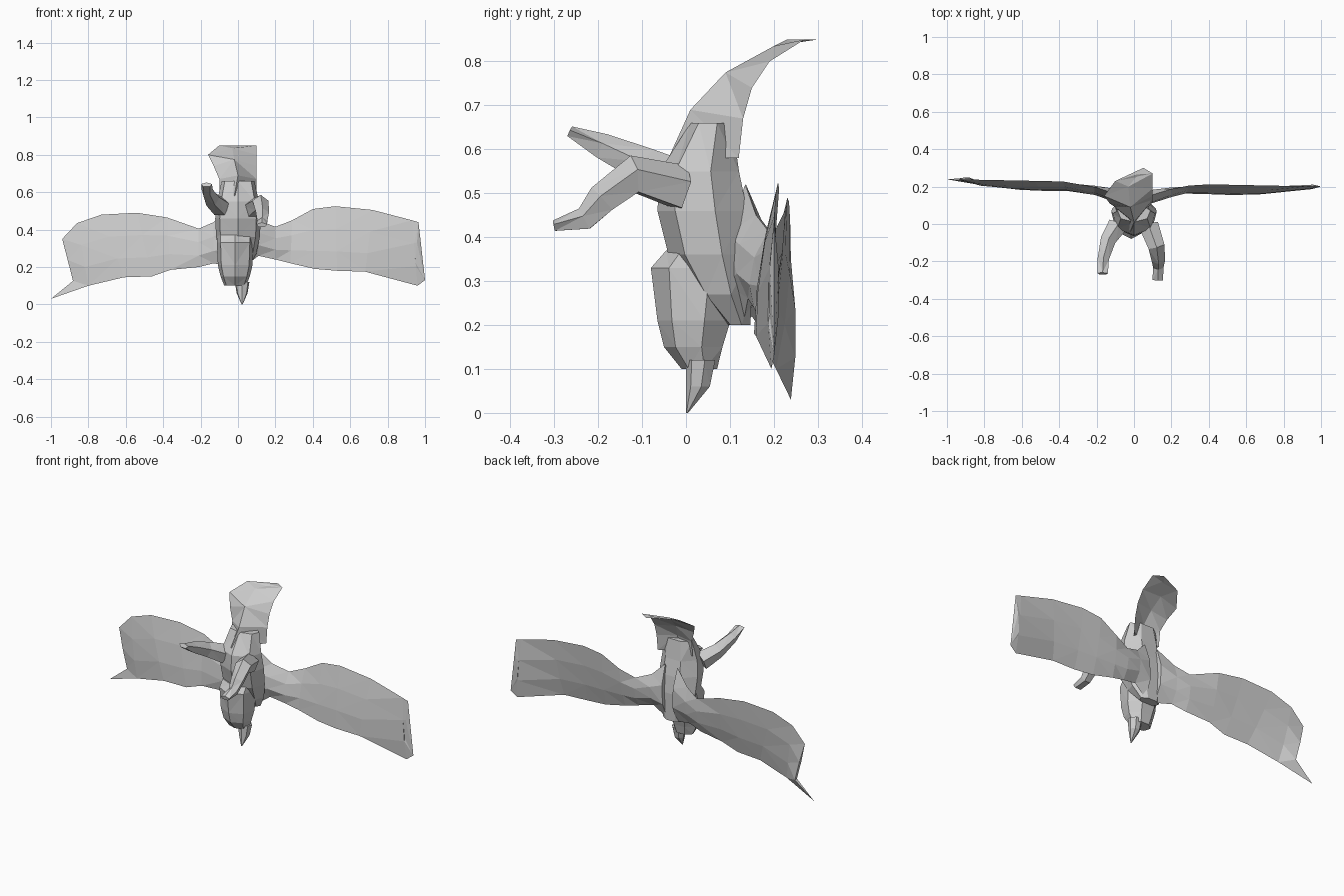
import bpy, bmesh, math
from mathutils import Vector

# Remove the default cube only
cube = bpy.data.objects.get("Cube")
if cube:
    bpy.data.objects.remove(cube, do_unlink=True)

# One plain grey material
grey = bpy.data.materials.new("plain_grey")
grey.use_nodes = True
colour = (.6, .6, .6, 1)
grey.diffuse_color = colour
grey.node_tree.nodes["Principled BSDF"].inputs["Base Color"].default_value = colour


def loft(name, rings):
    """Skin a list of equal-length rings into a closed, faceted object."""
    bm = bmesh.new()
    loops = [[bm.verts.new(point) for point in ring] for ring in rings]
    for lower, upper in zip(loops, loops[1:]):
        for i in range(len(lower)):
            # Index i - 1 wraps round the ring
            bm.faces.new((lower[i - 1], lower[i], upper[i], upper[i - 1]))
    bm.faces.new(reversed(loops[0]))
    bm.faces.new(loops[-1])
    bmesh.ops.triangulate(bm, faces=bm.faces)
    bmesh.ops.recalc_face_normals(bm, faces=bm.faces)
    mesh = bpy.data.meshes.new(name)
    bm.to_mesh(mesh)
    bm.free()
    mesh.materials.append(grey)
    part = bpy.data.objects.new(name, mesh)
    bpy.context.collection.objects.link(part)


def ellipse(centre, side, up, sides):
    """Ring of points round a centre, spanned by two half-axis vectors."""
    angles = [math.tau * i / sides for i in range(sides)]
    return [centre + side * math.sin(a) + up * math.cos(a) for a in angles]


def trunk(name, shift, rows):
    """Stack horizontal rings with a front ridge: height, front, back, half width."""
    rings = []
    for height, front, back, half_width in rows:
        centre = Vector((shift, (front + back) / 2, height))
        depth = Vector((0, (front - back) / 2, 0))
        rings.append(ellipse(centre, Vector((half_width, 0, 0)), depth, 7))
    loft(name, rings)


def limb(name, points):
    """Faceted leg that tapers along its path and flares into a flat foot."""
    points = [Vector(point) for point in points]
    last = len(points) - 1
    rings = []
    for i, point in enumerate(points):
        along = points[min(i + 1, last)] - points[max(i - 1, 0)]
        side = along.cross(Vector((0, 0, 1))).normalized()
        up = side.cross(along).normalized()
        radius = .055 - .035 * i / last
        flare = 1.5 if i == last else 1
        rings.append(ellipse(point, side * radius * flare, up * radius / flare, 5))
    loft(name, rings)


def wing(name, sweep, tip_inset, rows):
    """Curved blade; each row gives span and height of its top, then its bottom edge."""
    rings = []
    for top_x, top_z, bottom_x, bottom_z in rows:
        span = abs(top_x)
        # The blade swings back from the shoulder, then drifts along the span
        bend = math.sin(min(span / .4, 1) * math.pi / 2)
        top_y = .12 + .1 * bend + sweep * span
        # The lower edge leans forward most at mid span
        bottom_y = top_y - .055 * math.sin(math.pi * abs(bottom_x))
        top = Vector((top_x, top_y, top_z))
        bottom = Vector((bottom_x, bottom_y, bottom_z))
        upper, lower = top.lerp(bottom, .35), top.lerp(bottom, .7)
        if (top_x, top_z) == rows[-1][:2]:
            upper.x -= tip_inset / 2
            lower.x -= tip_inset
        bulge = Vector((0, max(.01, .045 - span / 8), 0))
        rings.append([top, upper - bulge, lower - bulge,
                      bottom, lower + bulge, upper + bulge])
    loft(name, rings)


def tail_ring(ridge, right_x, edge_y, edge_z):
    """Arched section: ridge point, left edge, hollow underside, right edge."""
    ridge = Vector(ridge)
    left = Vector((.1, edge_y + .02, edge_z))
    right = Vector((right_x, edge_y - .02, edge_z))
    hollow = ridge * .3 + (left + right) * .35
    return [ridge, left, hollow, right]


# Hanging head with hooked beak
trunk("head", -.015, (
    (.1, -.01, .075, .06),
    (.15, -.05, .09, .08),
    (.21, -.065, .11, .095),
    (.33, -.08, .14, .1),
    (.37, -.045, .14, .1),
))
trunk("beak", .022, (
    (0, 0, .005, .003),
    (.06, 0, .057, .03),
    (.12, 0, .07, .04),
))

# Torso
trunk("body", 0, (
    (.2, .09, .15, .06),
    (.27, .02, .155, .1),
    (.36, -.04, .16, .12),
    (.46, -.065, .15, .125),
    (.55, -.06, .13, .115),
    (.66, .01, .11, .09),
))

# Arched tail, swept backwards
loft("tail", [
    tail_ring((-.02, -.04, .58), -.1, .1, .58),
    tail_ring((0, .01, .69), -.1, .11, .67),
    tail_ring((-.02, .09, .775), -.13, .13, .74),
    tail_ring((-.03, .2, .835), -.16, .17, .8),
    tail_ring((.05, .3, .85), -.1, .25, .85),
])

# Left wing, broad and square ended
wing("left_wing", -.02, .04, (
    (.04, .52, .03, .2),
    (.11, .45, .11, .26),
    (.2, .415, .2, .24),
    (.29, .45, .28, .22),
    (.4, .51, .41, .19),
    (.52, .525, .53, .18),
    (.72, .505, .68, .175),
    (.93, .45, .96, .1),
    (.965, .44, 1, .13),
))

# Right wing, ending in a drooping pointed feather
wing("right_wing", .02, -.1, (
    (-.04, .52, -.03, .2),
    (-.13, .44, -.13, .22),
    (-.21, .405, -.21, .2),
    (-.38, .465, -.36, .185),
    (-.54, .49, -.46, .15),
    (-.73, .48, -.61, .145),
    (-.86, .435, -.8, .1),
    (-.94, .35, -1, .03),
))

# Legs reaching forward, each ending in a flared foot
limb("left_leg", (
    (.08, -.01, .51),
    (.12, -.12, .54),
    (.13, -.19, .485),
    (.13, -.23, .44),
    (.127, -.3, .425),
))
limb("right_leg", (
    (-.09, -.01, .52),
    (-.14, -.09, .56),
    (-.165, -.19, .605),
    (-.168, -.265, .64),
))
